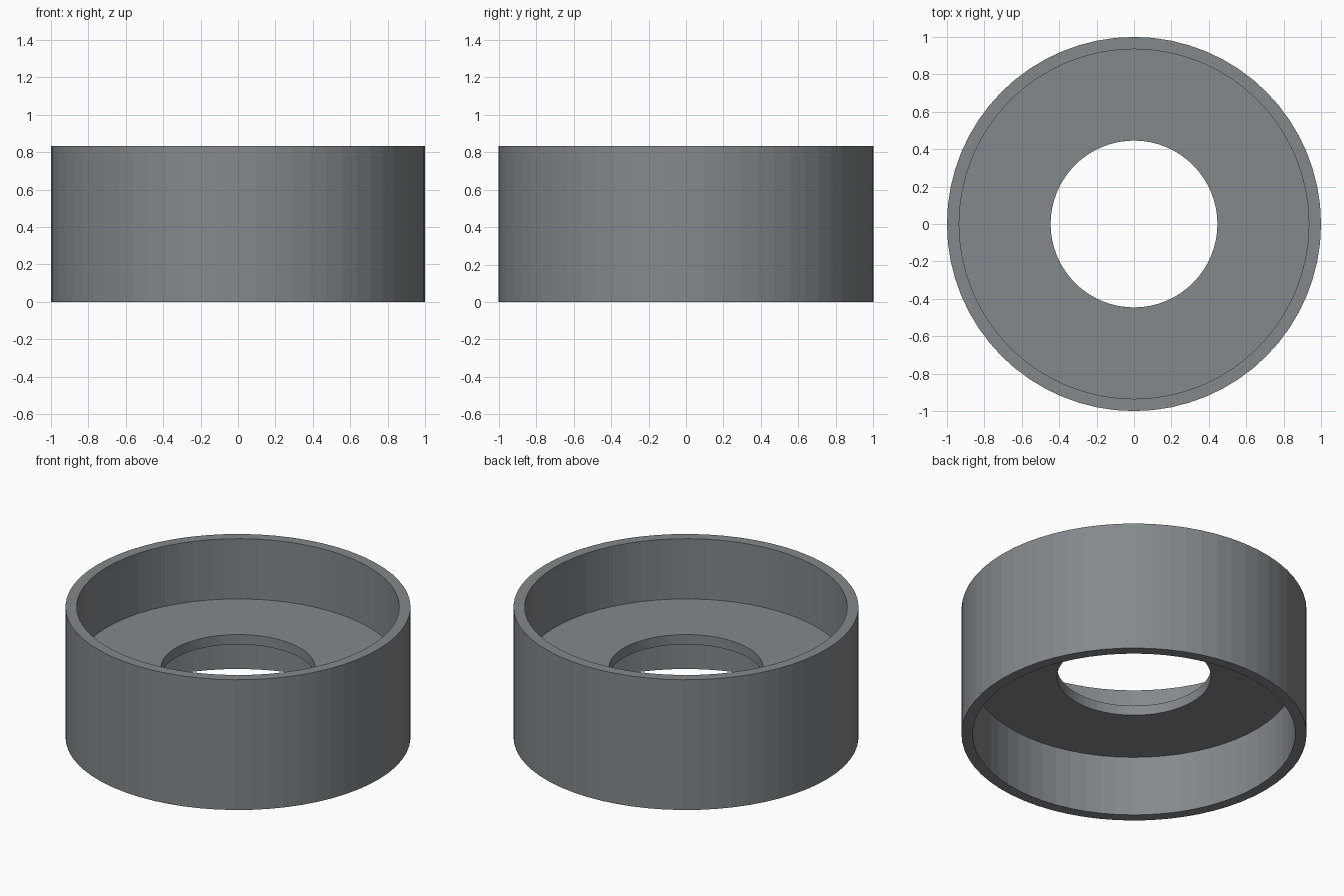
import bpy, bmesh
from math import tau
from mathutils import Vector

if "Cube" in bpy.data.objects:
    bpy.data.objects.remove(bpy.data.objects["Cube"])

SEGMENTS = 64
HEIGHT, WEB_LOW, WEB_HIGH = 0.833, 0.385, 0.448
R_OUT, R_IN, R_HOLE = 1.0, 0.935, 0.446

# Closed H-shaped half section (radius, height): rim wall with a central web
profile = [(R_OUT, 0), (R_OUT, HEIGHT), (R_IN, HEIGHT), (R_IN, WEB_HIGH),
           (R_HOLE, WEB_HIGH), (R_HOLE, WEB_LOW), (R_IN, WEB_LOW), (R_IN, 0)]

# Revolve the section around z, leaving the facets flat
bm = bmesh.new()
verts = [bm.verts.new((r, 0, z)) for r, z in profile]
edges = [bm.edges.new((v, verts[(i + 1) % len(verts)])) for i, v in enumerate(verts)]
bmesh.ops.spin(bm, geom=verts + edges, cent=Vector(), axis=Vector((0, 0, 1)),
               angle=tau, steps=SEGMENTS, use_merge=False)
bmesh.ops.remove_doubles(bm, verts=bm.verts[:], dist=1e-4)
bmesh.ops.recalc_face_normals(bm, faces=bm.faces[:])
for face in bm.faces:
    face.smooth = False

mesh = bpy.data.meshes.new("ring_with_web")
bm.to_mesh(mesh)
bm.free()
ring = bpy.data.objects.new("ring_with_web", mesh)
bpy.context.collection.objects.link(ring)

# Dark steel grey
steel = bpy.data.materials.new("dark_steel")
steel.diffuse_color = (0.23, 0.25, 0.265, 1)
steel.use_nodes = True
steel.node_tree.nodes["Principled BSDF"].inputs["Base Color"].default_value = steel.diffuse_color
mesh.materials.append(steel)
